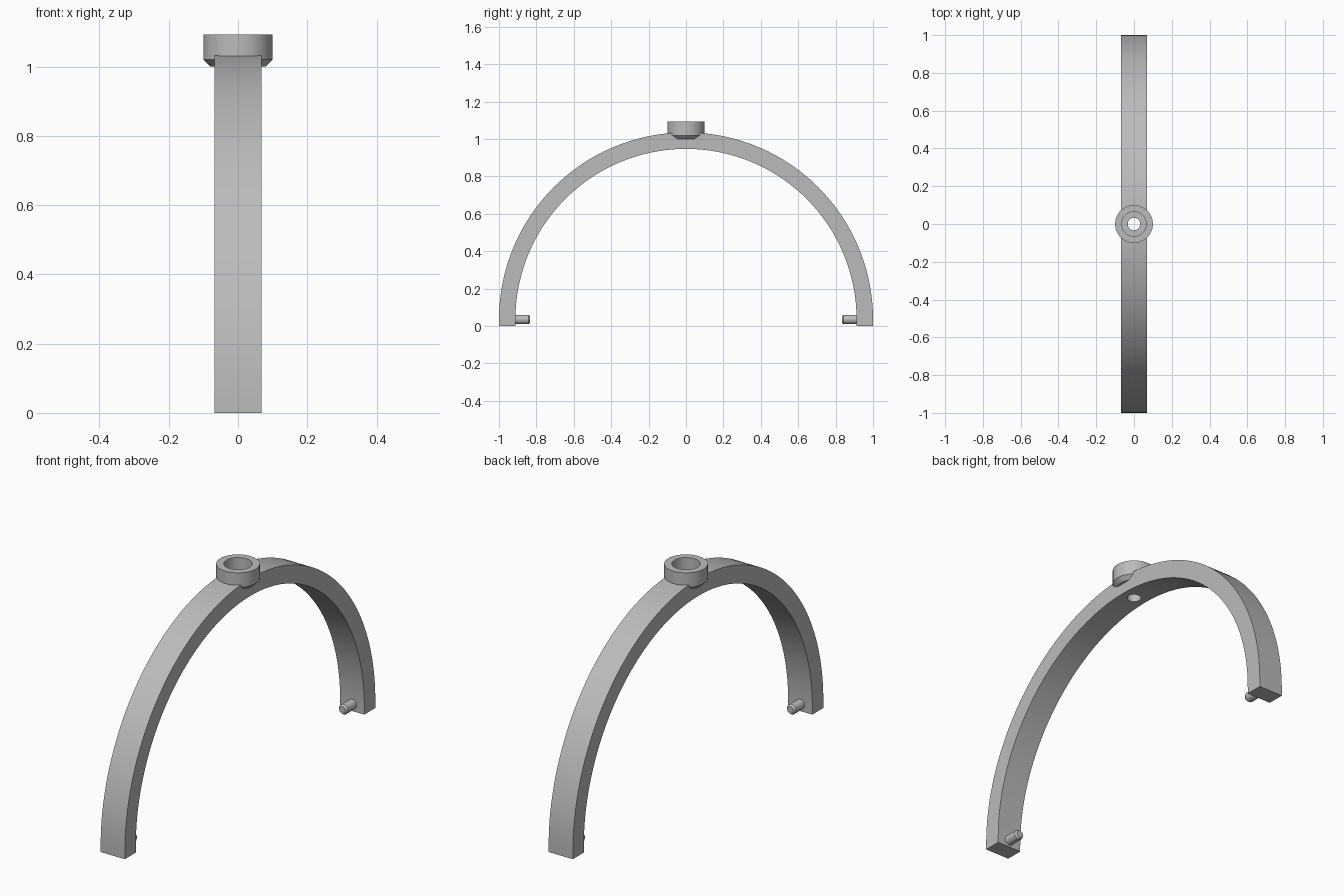
import bpy, bmesh
from math import sin, cos, pi, radians
from mathutils import Matrix

cube = bpy.data.objects.get("Cube")
if cube:
    bpy.data.objects.remove(cube, do_unlink=True)

R_OUT, R_IN = 1.0, 0.912      # arch radii
HALF_W = 0.0675               # half the band width
BASE = 0.035                  # height of the arc centre
POCKET_R, HOLE_R = 0.065, 0.033
FLOOR, TOP = 1.0, 1.093       # socket floor and collar top

grey = bpy.data.materials.new("plain_grey")
grey.use_nodes = True
colour = (0.5, 0.5, 0.5, 1)
grey.diffuse_color = colour
grey.node_tree.nodes["Principled BSDF"].inputs["Base Color"].default_value = colour


def finish(name, bm):
    bmesh.ops.recalc_face_normals(bm, faces=bm.faces)
    mesh = bpy.data.meshes.new(name)
    bm.to_mesh(mesh)
    bm.free()
    mesh.materials.append(grey)
    obj = bpy.data.objects.new(name, mesh)
    bpy.context.collection.objects.link(obj)
    return obj


def smooth(obj):
    bpy.ops.object.select_all(action='DESELECT')
    obj.select_set(True)
    bpy.context.view_layer.objects.active = obj
    bpy.ops.object.shade_smooth_by_angle(angle=radians(30))


def lathe(name, profile, closed=False, steps=64, matrix=Matrix()):
    """Spin (radius, height) points about z."""
    bm = bmesh.new()
    verts = [bm.verts.new((r, 0, z)) for r, z in profile]
    edges = [bm.edges.new(pair) for pair in zip(verts, verts[1:])]
    if closed:
        edges.append(bm.edges.new((verts[-1], verts[0])))
    bmesh.ops.spin(bm, geom=verts + edges, cent=(0, 0, 0), axis=(0, 0, 1),
                   angle=2 * pi, steps=steps, use_duplicate=False)
    bmesh.ops.remove_doubles(bm, verts=bm.verts, dist=1e-5)
    bm.transform(matrix)
    return finish(name, bm)


# Arched band with short straight feet
def arc(radius, steps=96):
    pts = [(radius * cos(pi * i / steps), BASE + radius * sin(pi * i / steps))
           for i in range(steps + 1)]
    return [(radius, 0)] + pts + [(-radius, 0)]


bm = bmesh.new()
rows = [[bm.verts.new((x, y, z)) for y, z in arc(r)]
        for x, r in ((-HALF_W, R_OUT), (HALF_W, R_OUT), (HALF_W, R_IN), (-HALF_W, R_IN))]
for a, b in zip(rows, rows[1:] + rows[:1]):
    for i in range(len(a) - 1):
        bm.faces.new((a[i], a[i + 1], b[i + 1], b[i]))
for end in (0, -1):
    bm.faces.new([row[end] for row in rows])
band = finish("arched_band", bm)

# Stepped socket and through hole cut into the crown
cutter = lathe("socket_cutter", [(0, 0.9), (HOLE_R, 0.9), (HOLE_R, FLOOR),
                                 (POCKET_R, FLOOR), (POCKET_R, 1.2), (0, 1.2)])
cutter.hide_render = True
cut = band.modifiers.new("socket", 'BOOLEAN')
cut.operation = 'DIFFERENCE'
cut.solver = 'EXACT'
cut.object = cutter
bpy.context.view_layer.objects.active = band
bpy.ops.object.modifier_apply(modifier=cut.name)
bpy.data.objects.remove(cutter, do_unlink=True)
smooth(band)

# Collar around the socket, chamfered underneath
smooth(lathe("socket_collar", [(POCKET_R, FLOOR), (0.08, FLOOR), (0.1, 1.02),
                               (0.1, TOP), (POCKET_R, TOP)], closed=True))

# Chamfered pivot pins pointing inward from both feet
for name, side in (("front_pin", -1), ("back_pin", 1)):
    place = Matrix.Translation((0, side * 0.92, BASE)) @ Matrix.Rotation(side * pi / 2, 4, 'X')
    smooth(lathe(name, [(0, 0), (0.025, 0), (0.025, 0.077), (0.018, 0.087), (0, 0.087)],
                 steps=32, matrix=place))
